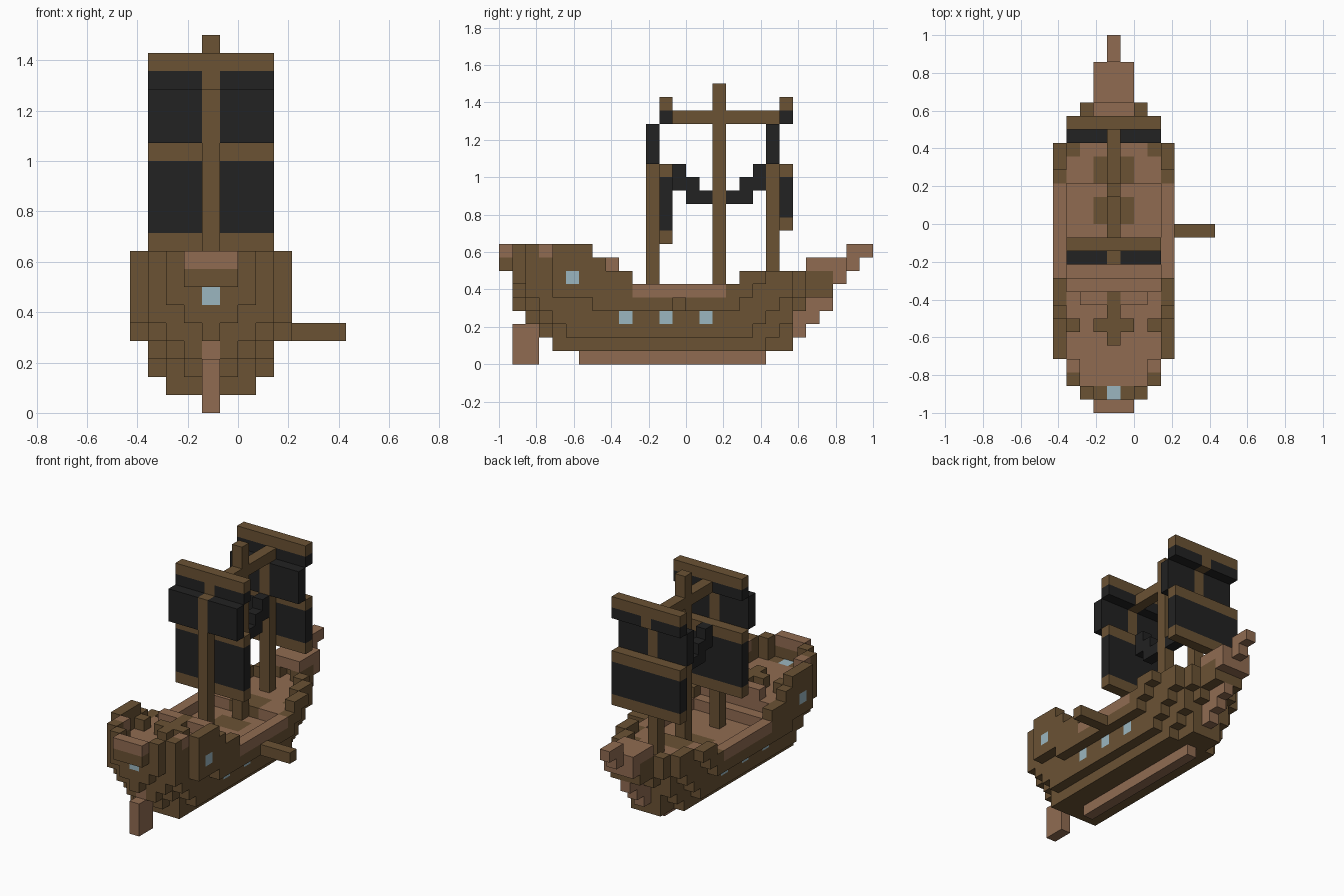
import bpy
import bmesh
from mathutils import Vector

cube = bpy.data.objects.get("Cube")
if cube:
    bpy.data.objects.remove(cube)

V = 2 / 28  # block size


def material(name, rgb):
    m = bpy.data.materials.new(name)
    m.use_nodes = True
    m.diffuse_color = (*rgb, 1)
    bsdf = m.node_tree.nodes["Principled BSDF"]
    bsdf.inputs["Base Color"].default_value = (*rgb, 1)
    bsdf.inputs["Roughness"].default_value = 0.9
    return m


MATS = {
    "dark": material("dark wood", (0.145, 0.085, 0.034)),
    "light": material("light wood", (0.28, 0.148, 0.083)),
    "black": material("black cloth", (0.016, 0.016, 0.016)),
    "glass": material("pale blue glass", (0.33, 0.47, 0.53)),
}
cells = {}  # (across, along, up) -> (part, colour)


def fill(part, colour, across, along, up):
    """Fill an inclusive range of blocks; across = 0 is the centreline."""
    for d in range(across[0], across[1] + 1):
        for j in range(along[0], along[1] + 1):
            for k in range(up[0], up[1] + 1):
                cells[d, j, k] = (part, colour)


def both(part, colour, across, along, up):
    fill(part, colour, across, along, up)
    fill(part, colour, (-across[1], -across[0]), along, up)


# Hull layers: reach from stern to bow for each distance from the centreline
LAYERS = {
    1: [(4, 21), (4, 21), (4, 19)],
    2: [(3, 21), (3, 21), (4, 20), (5, 18)],
    3: [(2, 21), (2, 21), (3, 21), (4, 19)],
    4: [(1, 23), (2, 22), (2, 21), (3, 20), (7, 17)],
    5: [(1, 24), (1, 24), (2, 22), (2, 21), (4, 18)],
    6: [(1, 24), (1, 24), (1, 22), (2, 21), (4, 19)],
    7: [(0, 7), (0, 7), (1, 7), (2, 7), (4, 7)],
    8: [(0, 6), (0, 6), (1, 6), (2, 6), (4, 6)],
}


def half(j, k):
    return max((d for d, (a, b) in enumerate(LAYERS[k]) if a <= j <= b), default=-1)


def rail_top(j):
    if j <= 6:
        return 8
    if j == 7:
        return 7
    return 5 if 10 <= j <= 17 else 6


def deck_level(j):
    if j <= 8:
        return 6
    return 4 if 10 <= j <= 16 else 5


for k in LAYERS:
    for j in range(25):
        if k > rail_top(j):
            continue
        for d in range(half(j, k) + 1):
            outward = j - 1 if j < 12 else j + 1
            edge = d == half(j, k) or half(outward, k) < d
            if k > deck_level(j) and not edge:
                continue
            if k == deck_level(j) and not edge:
                both("deck", "light", (d, d), (j, j), (k, k))
            else:
                both("hull", "dark", (d, d), (j, j), (k, k))

# Light trim on the rails
both("side_rail", "light", (4, 4), (10, 16), (5, 5))
both("stern_trim", "light", (3, 3), (3, 3), (8, 8))
fill("stern_trim", "light", (-1, 1), (0, 0), (8, 8))

# Keel, rudder, stem and prow
fill("keel", "light", (0, 0), (6, 19), (0, 0))
fill("rudder", "light", (0, 0), (1, 2), (0, 2))
fill("rudder", "light", (0, 0), (2, 2), (3, 3))
for j in (22, 23, 24):
    fill("stem", "light", (0, 0), (j, j), (j - 20, j - 20))
    fill("stem", "light", (0, 0), (j - 1, j - 1), (j - 20, j - 20))
fill("prow", "light", (-1, 1), (23, 25), (7, 7))
fill("prow", "light", (-1, 1), (25, 25), (6, 6))
fill("bowsprit", "light", (0, 0), (26, 26), (7, 8))
fill("bowsprit", "light", (0, 0), (27, 27), (8, 8))

# Deck details
fill("hatch", "dark", (-1, 1), (14, 15), (4, 4))
fill("hatch", "dark", (-1, 1), (17, 18), (5, 5))
both("aft_step", "light", (1, 2), (8, 8), (7, 7))
both("aft_rail", "dark", (3, 3), (6, 6), (7, 7))
fill("aft_rail", "dark", (-1, 1), (6, 6), (7, 7))
fill("helm", "dark", (0, 0), (5, 8), (7, 7))

# Gangplank on the left side
fill("gangplank", "dark", (5, 7), (13, 13), (4, 4))

# Windows
for j in (9, 12, 15):
    both("window", "glass", (3, 3), (j, j), (3, 3))
both("window", "glass", (4, 4), (5, 5), (6, 6))
fill("window", "glass", (0, 0), (1, 1), (6, 6))

# Masts, yards and sails, mirrored fore and aft
for name, mast, sail, foot in (("aft", 11, 12, 9), ("fore", 20, 21, 10)):
    wide = (-3, 3)
    fill(name + "_yard", "dark", wide, (sail, sail), (foot, foot))
    fill(name + "_sail", "black", wide, (sail, sail), (foot + 1, 13))
    fill(name + "_yard", "dark", wide, (sail, sail), (14, 14))
    both(name + "_sail", "black", (1, 3), (mast, mast), (15, 17))
    both(name + "_sail", "black", (1, 3), (sail, sail), (18, 18))
    fill(name + "_yard", "dark", wide, (sail, sail), (19, 19))
    fill(name + "_mast", "dark", (0, 0), (mast, mast), (5, 17))
    fill(name + "_mast", "dark", (0, 0), (sail, sail), (18, 18))
fill("main_mast", "dark", (0, 0), (16, 16), (5, 20))
fill("top_beam", "dark", (0, 0), (13, 20), (18, 18))

# Stepped black hanging between the masts
for step, low, high in ((3, 13, 14), (2, 12, 13), (1, 12, 12)):
    for j in (16 - step, 16 + step):
        fill("hanging_rigging", "black", (0, 0), (j, j), (low, high))


def build(part):
    """Make one mesh of the visible block faces of a part."""
    bm = bmesh.new()
    slots = []
    for cell, (owner, colour) in cells.items():
        if owner != part:
            continue
        if colour not in slots:
            slots.append(colour)
        centre = Vector((cell[0] - 1.5, cell[1] - 13.5, cell[2] + 0.5))
        for axis in range(3):
            for sign in (-1, 1):
                n = Vector((0, 0, 0))
                n[axis] = sign
                if tuple(int(c + s) for c, s in zip(cell, n)) in cells:
                    continue
                u = Vector((0, 0, 0))
                u[(axis + 1) % 3] = 1
                w = n.cross(u)
                corners = [centre + (n + a * u + b * w) / 2
                           for a, b in ((-1, -1), (1, -1), (1, 1), (-1, 1))]
                face = bm.faces.new([bm.verts.new(c * V) for c in corners])
                face.material_index = slots.index(colour)
    bmesh.ops.remove_doubles(bm, verts=bm.verts, dist=0.001)
    mesh = bpy.data.meshes.new(part)
    bm.to_mesh(mesh)
    bm.free()
    for colour in slots:
        mesh.materials.append(MATS[colour])
    bpy.context.collection.objects.link(bpy.data.objects.new(part, mesh))


for part in dict.fromkeys(owner for owner, _ in cells.values()):
    build(part)
